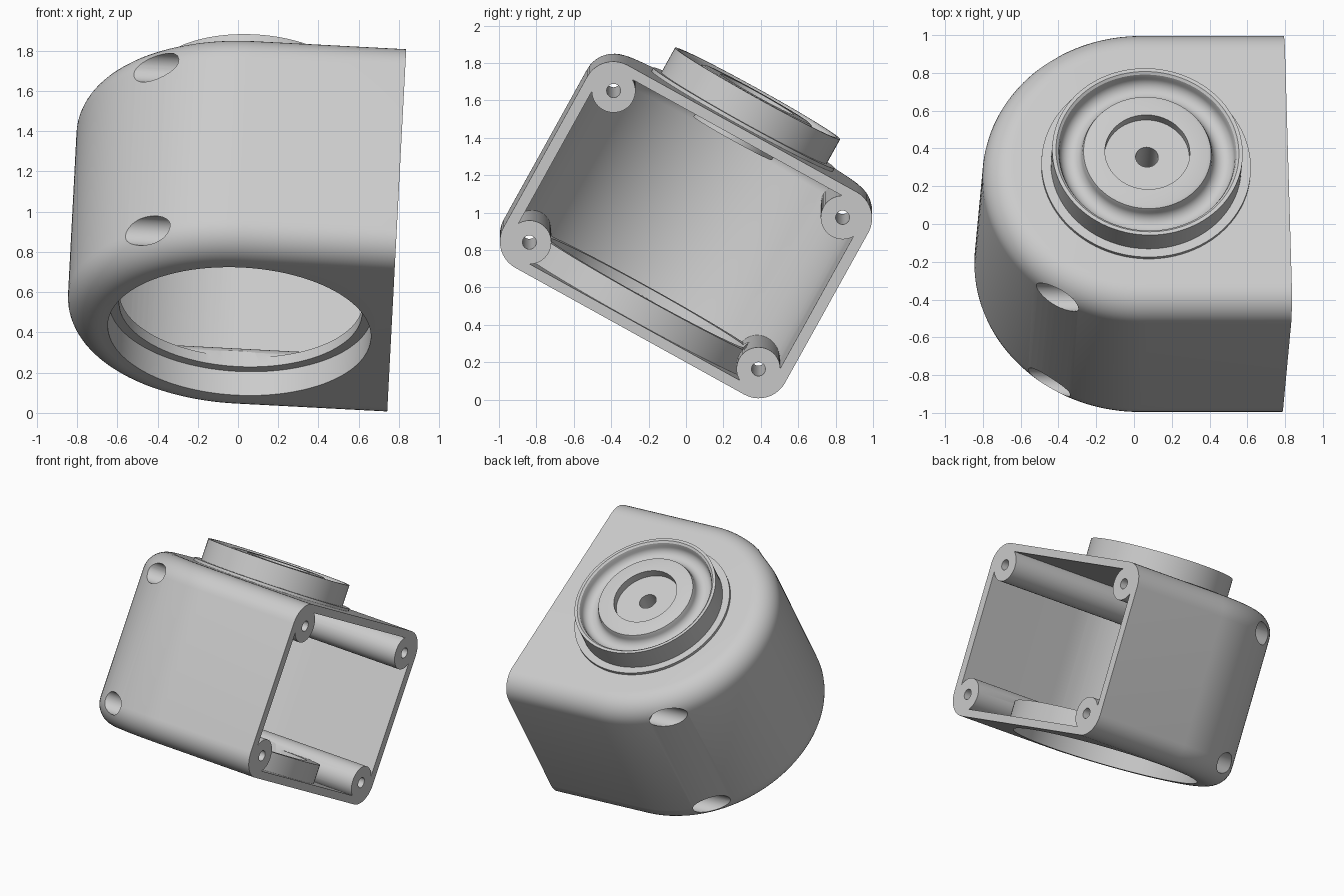
import bpy, bmesh
from math import sin, cos, pi, radians
from mathutils import Matrix

if "Cube" in bpy.data.objects:
    bpy.data.objects.remove(bpy.data.objects["Cube"], do_unlink=True)

grey = bpy.data.materials.new("light_grey")
grey.use_nodes = True
grey.diffuse_color = (0.6, 0.6, 0.6, 1)
grey.node_tree.nodes["Principled BSDF"].inputs["Base Color"].default_value = (0.6, 0.6, 0.6, 1)

END = 0.755                     # distance from the arc centre to the open face
POSE = (Matrix.Translation((0.035, 0, 0.947)) @ Matrix.Rotation(radians(3), 4, 'Y')
        @ Matrix.Rotation(radians(-29), 4, 'X'))


def finish(name, bm):
    bmesh.ops.recalc_face_normals(bm, faces=bm.faces)
    mesh = bpy.data.meshes.new(name)
    bm.to_mesh(mesh)
    bm.free()
    mesh.materials.append(grey)
    ob = bpy.data.objects.new(name, mesh)
    bpy.context.collection.objects.link(ob)
    return ob


def d_solid(name, radius, half, fillet, end, arc=72, steps=10):
    """D-shaped block with rounded upper and lower edges."""
    quarter = [(radius - fillet + fillet * cos(i * pi / 2 / steps),
                half - fillet + fillet * sin(i * pi / 2 / steps)) for i in range(steps + 1)]
    profile = [(r, -z) for r, z in reversed(quarter)] + quarter
    bm = bmesh.new()
    rings = []
    for r, z in profile:
        pts = [(end, r)]
        pts += [(r * cos(pi / 2 + pi * i / arc), r * sin(pi / 2 + pi * i / arc))
                for i in range(arc + 1)]
        pts.append((end, -r))
        rings.append([bm.verts.new((x, y, z)) for x, y in pts])
    for a, b in zip(rings, rings[1:]):
        for i in range(len(a) - 1):
            bm.faces.new((a[i], a[i + 1], b[i + 1], b[i]))
    bm.faces.new(rings[0])
    bm.faces.new(rings[-1])
    bm.faces.new([r[0] for r in rings] + [r[-1] for r in reversed(rings)])
    return finish(name, bm)


def cylinder(name, radius, lo, hi, axis='Z', at=(0, 0), segs=48):
    """Cylinder between lo and hi along Z, or along X at the given (y, z)."""
    bm = bmesh.new()
    bmesh.ops.create_cone(bm, cap_ends=True, segments=segs, radius1=radius,
                          radius2=radius, depth=hi - lo)
    bm.transform(Matrix.Translation((0, 0, (lo + hi) / 2)))
    if axis == 'X':
        bm.transform(Matrix.Translation((0, *at)) @ Matrix.Rotation(pi / 2, 4, 'Y'))
    return finish(name, bm)


def cut(target, cutter):
    mod = target.modifiers.new("cut", 'BOOLEAN')
    mod.operation, mod.solver, mod.object = 'DIFFERENCE', 'EXACT', cutter
    bpy.context.view_layer.objects.active = target
    bpy.ops.object.modifier_apply(modifier=mod.name)
    bpy.data.objects.remove(cutter, do_unlink=True)


def lathe(name, profile, segs=96):
    """Closed (radius, height) profile turned about Z."""
    bm = bmesh.new()
    rings = [[bm.verts.new((r * cos(2 * pi * i / segs), r * sin(2 * pi * i / segs), z))
              for i in range(segs)] for r, z in profile]
    for a, b in zip(rings, rings[1:] + rings[:1]):
        for i in range(segs):
            j = (i + 1) % segs
            bm.faces.new((a[i], a[j], b[j], b[i]))
    return finish(name, bm)


corners = [(sy * 0.70, sz * 0.464) for sy in (-1, 1) for sz in (-1, 1)]

# Cavity, leaving screw posts, the bore collar and the ceiling pad standing
cavity = d_solid("cavity", 0.80, 0.565, 0.10, END + 0.15)
for c in corners:
    cut(cavity, cylinder("post", 0.117, -1, END + 0.3, 'X', c))
cut(cavity, cylinder("collar", 0.70, -0.75, -0.43, segs=96))
cut(cavity, cylinder("pad", 0.24, 0.515, 0.75))

# Housing shell
housing = d_solid("housing", 0.86, 0.62, 0.16, END)
cut(housing, cavity)

# Stepped round opening underneath
cut(housing, cylinder("bore", 0.655, -0.8, -0.485, segs=96))
cut(housing, cylinder("lip_bore", 0.605, -0.6, -0.35, segs=96))

# Screw holes with recessed heads on the rounded side, and the centre hole
for c in corners:
    cut(housing, cylinder("screw_hole", 0.037, -1, END + 0.2, 'X', c, 32))
    cut(housing, cylinder("head_recess", 0.075, -1.1, -0.3, 'X', c))
cut(housing, cylinder("centre_hole", 0.06, 0.4, 0.8))

# Round cap with flange, rim, rounded channel and sunken centre
channel = [(0.405 - 0.06 * cos(pi * i / 12), 0.76 - 0.06 * sin(pi * i / 12)) for i in range(13)]
cap = lathe("top_cap", [(0.06, 0.60), (0.06, 0.73), (0.225, 0.73), (0.225, 0.785),
                        (0.32, 0.785), (0.338, 0.778)] + channel +
            [(0.472, 0.78), (0.485, 0.79), (0.505, 0.79), (0.505, 0.64),
             (0.555, 0.64), (0.555, 0.60)])

# Tilt into place and shade
for ob in (housing, cap):
    ob.matrix_world = POSE
    bpy.ops.object.select_all(action='DESELECT')
    ob.select_set(True)
    bpy.context.view_layer.objects.active = ob
    bpy.ops.object.shade_smooth_by_angle(angle=radians(30))
